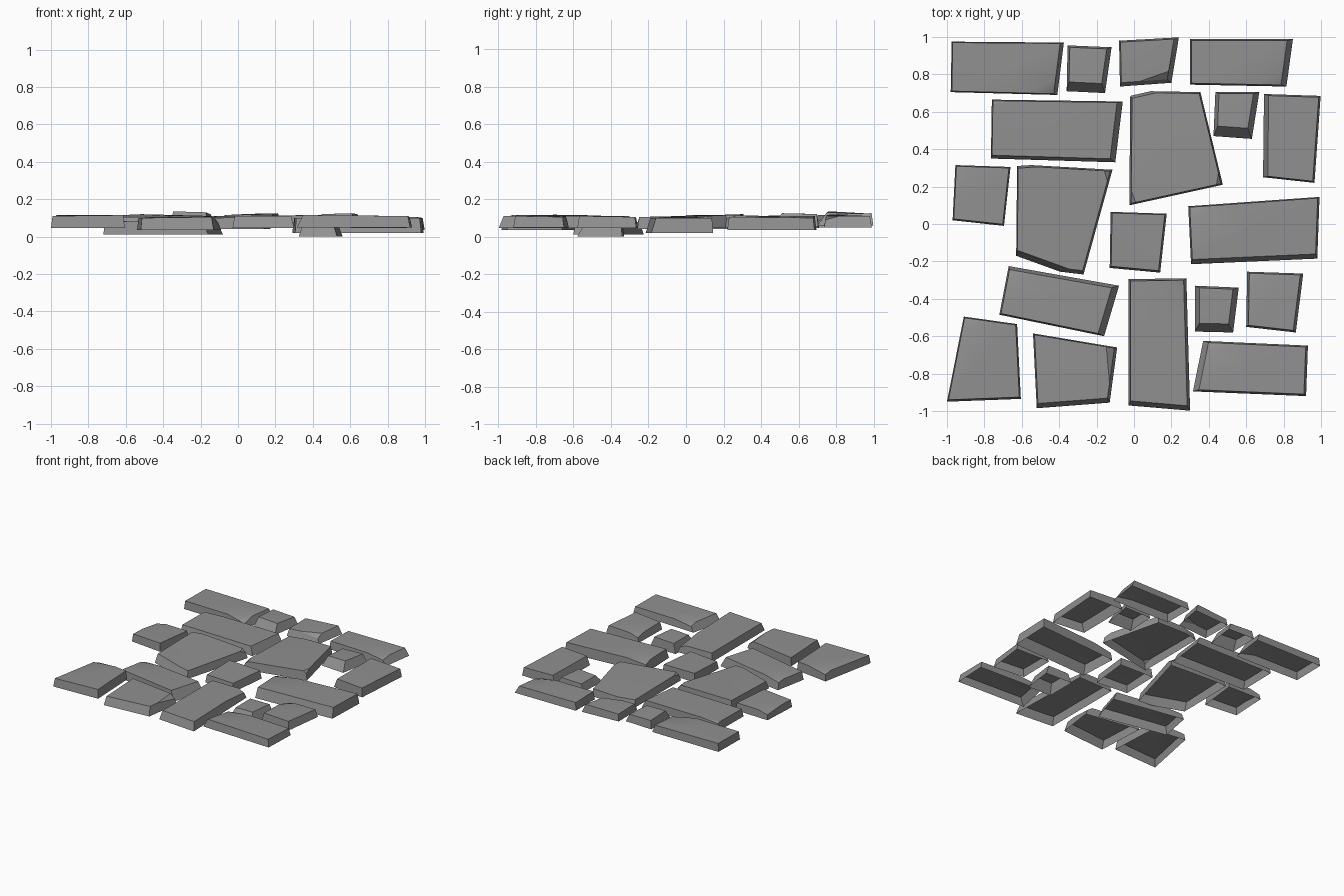
import bpy
import bmesh
from math import radians
from mathutils import Vector

# dark grey stone
STONE = bpy.data.materials.new("dark_stone")
STONE.diffuse_color = (.28, .28, .28, 1)


def inset_corners(pts, insets):
    """Move each edge inward by its own amount and return the new corners."""
    n = len(pts)
    edges = []
    for i in range(n):
        a, b = Vector(pts[i]), Vector(pts[(i + 1) % n])
        d = (b - a).normalized()
        edges.append((a + Vector((-d.y, d.x)) * insets[i], d))
    out = []
    for i in range(n):
        (p, d), (q, e) = edges[i - 1], edges[i]
        out.append(p + d * ((q - p).cross(e) / d.cross(e)))
    return out


def stone(name, base, insets, corners, heights, chips=()):
    """Open-bottomed slab: corners run anticlockwise from front left.
    Insets belong to the front, right, back, left edges; chips are
    (corner, fraction before, fraction after, drop)."""
    n = len(corners)
    if len(heights) == 1:
        heights = heights * n
    top2 = inset_corners(corners, insets)
    top = [Vector((p.x, p.y, h)) for p, h in zip(top2, heights)]
    chip = {c[0]: c[1:] for c in chips}
    bm = bmesh.new()
    low = [bm.verts.new((x, y, base)) for x, y in corners]
    # rim points of every corner: before, corner, after
    rim, inner = [], []
    for i, p in enumerate(top):
        if i in chip:
            f, g, drop = chip[i]
            a = bm.verts.new(p.lerp(top[i - 1], f))
            c = bm.verts.new(p - Vector((0, 0, drop)))
            b = bm.verts.new(p.lerp(top[(i + 1) % n], g))
            bm.faces.new((a, c, b))
            rim.append((a, c, b))
            inner += [a, b]
        else:
            v = bm.verts.new(p)
            rim.append((v, v, v))
            inner.append(v)
    # slightly crowned top
    mid = sum((v.co for v in inner), Vector()) / len(inner)
    crown = bm.verts.new(mid + Vector((0, 0, 0.003)))
    for i, v in enumerate(inner):
        bm.faces.new((v, inner[(i + 1) % len(inner)], crown))
    # sloping sides
    for i in range(n):
        j = (i + 1) % n
        ring = [low[i], low[j], rim[j][1], rim[j][0], rim[i][2], rim[i][1]]
        bm.faces.new(list(dict.fromkeys(ring)))
    for f in bm.faces:
        f.smooth = True
    mesh = bpy.data.meshes.new(name)
    bm.to_mesh(mesh)
    bm.free()
    mesh.set_sharp_from_angle(angle=radians(30))
    mesh.materials.append(STONE)
    bpy.context.collection.objects.link(bpy.data.objects.new(name, mesh))


# back row
stone("back_left_slab", .05, (.006, .02, .005, .006),
      [(-.98, .705), (-.41, .69), (-.375, .97), (-.975, .975)],
      [.115, .115, .11, .115], [(1, .28, .3, .035)])
stone("back_small_cobble", .06, (.05, .025, .01, .012),
      [(-.36, .71), (-.155, .70), (-.12, .945), (-.355, .955)],
      [.135, .13, .12, .125])
stone("back_mid_cobble", .06, (.02, .025, .008, .008),
      [(-.075, .735), (.20, .755), (.24, .998), (-.08, .98)],
      [.115, .12, .125, .115], [(1, .6, .2, .03)])
stone("back_right_slab", .05, (.008, .03, .01, .008),
      [(.30, .745), (.815, .735), (.85, .99), (.30, .99)],
      [.115, .11, .11, .11], [(1, .3, .3, .02)])

# second row
stone("second_left_slab", .045, (.018, .03, .006, .006),
      [(-.765, .35), (-.10, .33), (-.06, .655), (-.76, .665)],
      [.11], [(3, .25, .05, .01)])
stone("large_back_flagstone", .045, (.008, .008, .008, .015, .01),
      [(-.025, .10), (.475, .21), (.355, .705), (.09, .71), (-.02, .685)],
      [.11, .115, .105, .1, .1], [(0, .12, .05, .02), (1, .05, .12, .02)])
stone("second_small_cobble", .055, (.055, .03, .008, .02),
      [(.425, .47), (.63, .455), (.67, .705), (.435, .705)],
      [.12, .125, .12, .115])
stone("second_right_slab", .035, (.008, .01, .008, .025),
      [(.69, .25), (.965, .22), (.998, .685), (.695, .695)],
      [.105, .105, .1, .11])

# middle row
stone("middle_left_block", .05, (.008, .008, .006, .006),
      [(-.97, .02), (-.695, -.01), (-.66, .305), (-.955, .315)],
      [.11, .115, .11, .11], [(3, .3, .6, .02)])
stone("large_left_flagstone", .04, (.03, .02, .01, .008, .012, .006),
      [(-.63, -.17), (-.395, -.255), (-.27, -.27), (-.115, .29),
       (-.55, .315), (-.625, .31)],
      [.105, .105, .1, .11, .12, .115], [(3, .1, .08, .025)])
stone("middle_block", .04, (.01, .01, .006, .008),
      [(-.13, -.235), (.14, -.26), (.175, .055), (-.125, .065)],
      [.1, .105, .105, .11])
stone("middle_right_slab", .02, (.025, .01, .006, .008),
      [(.305, -.215), (.98, -.185), (.992, .145), (.29, .095)],
      [.1], [(3, .25, .2, .02)])

# fourth row
stone("fourth_left_slab", .012, (.008, .035, .018, .008),
      [(-.72, -.485), (-.16, -.6), (-.08, -.33), (-.67, -.225)],
      [.08, .09, .09, .08], [(3, .25, .2, .015)])
stone("fourth_small_cobble", .0, (.045, .03, .01, .025),
      [(.325, -.575), (.53, -.58), (.56, -.34), (.325, -.33)],
      [.075, .08, .08, .075])
stone("fourth_right_block", .045, (.01, .015, .008, .012),
      [(.60, -.55), (.865, -.58), (.905, -.265), (.605, -.255)],
      [.105, .11, .105, .1], [(3, .3, .3, .02)])

# front row
stone("front_left_slab", .045, (.01, .008, .006, .006),
      [(-1.0, -.95), (-.605, -.935), (-.625, -.535), (-.91, -.495)],
      [.11, .115, .115, .115], [(3, .6, .12, .02)])
stone("front_mid_block", .035, (.025, .015, .006, .008),
      [(-.52, -.985), (-.13, -.955), (-.09, -.66), (-.54, -.585)],
      [.1, .105, .105, .1], [(2, .7, .1, .03)])
stone("front_tall_slab", .045, (.025, .015, .01, .012),
      [(-.03, -.97), (.30, -.998), (.28, -.29), (-.03, -.295)],
      [.11], [(2, .35, .2, .025)])
stone("front_right_slab", .05, (.01, .012, .008, .03),
      [(.315, -.895), (.92, -.92), (.93, -.65), (.37, -.625)],
      [.115, .11, .105, .11], [(3, .3, .2, .02)])
